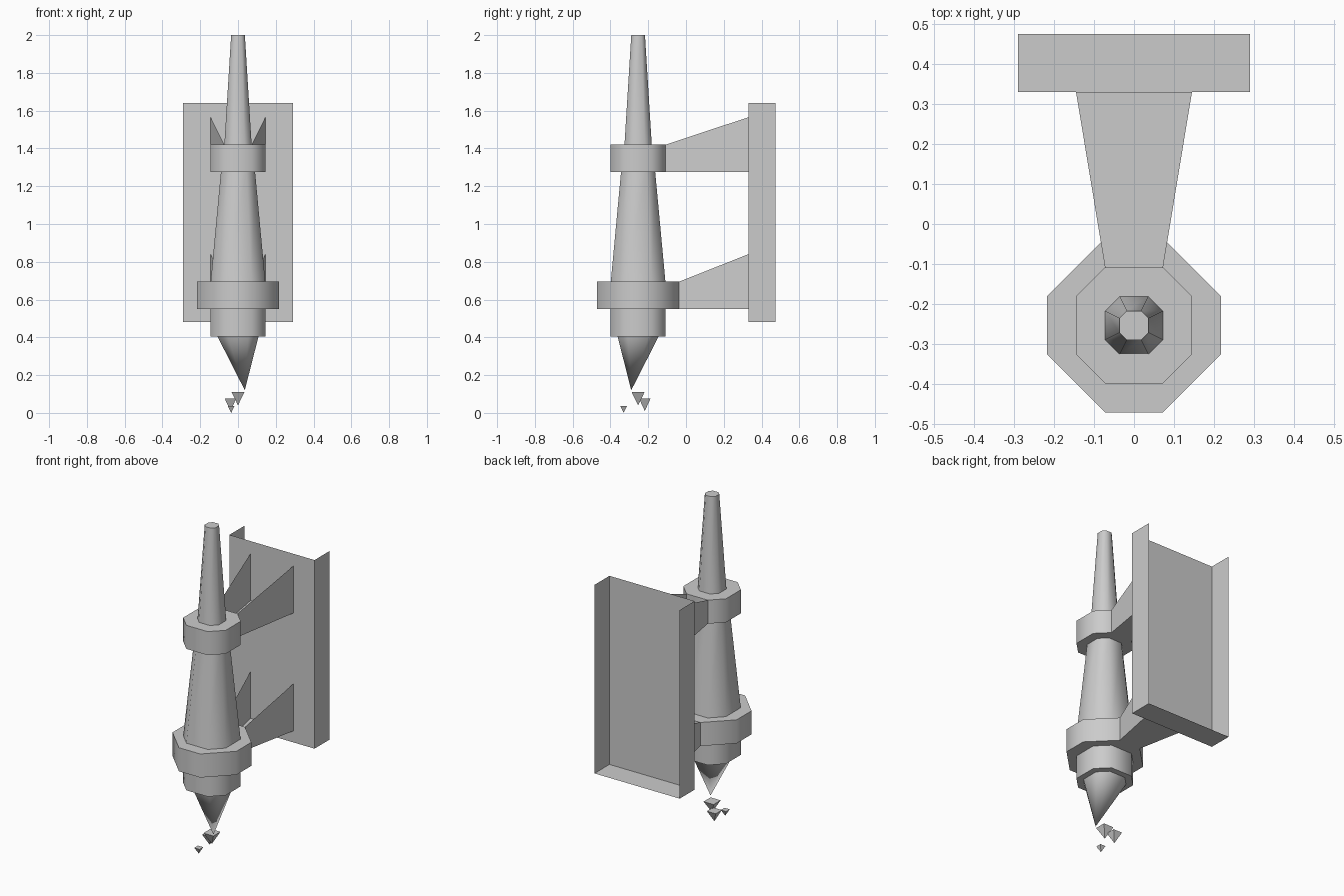
import bpy, math

if "Cube" in bpy.data.objects:
    bpy.data.objects.remove(bpy.data.objects["Cube"])

U = 0.0725          # base module of the design
CY = -0.2535        # y of the torch axis


def make(name, verts, faces, smooth=True):
    me = bpy.data.meshes.new(name)
    me.from_pydata(verts, [], faces)
    me.update()
    ob = bpy.data.objects.new(name, me)
    bpy.context.collection.objects.link(ob)
    bpy.ops.object.select_all(action='DESELECT')
    ob.select_set(True)
    bpy.context.view_layer.objects.active = ob
    bpy.ops.object.mode_set(mode='EDIT')
    bpy.ops.mesh.select_all(action='SELECT')
    if smooth:
        bpy.ops.mesh.normals_make_consistent(inside=False)
    bpy.ops.object.mode_set(mode='OBJECT')
    bpy.ops.object.shade_smooth_by_angle(angle=math.radians(50))
    return ob


def octagon(half, flat, z, cx=0.0, cy=CY):
    pts = [(flat, -half), (half, -flat), (half, flat), (flat, half),
           (-flat, half), (-half, flat), (-half, -flat), (-flat, -half)]
    return [(cx + x, cy + y, z) for x, y in pts]


def prism(name, bottom, top):
    """Closed loft between two octagons, each (half width, half flat, z)."""
    v = octagon(*bottom) + octagon(*top)
    f = [(i, (i + 1) % 8, (i + 1) % 8 + 8, i + 8) for i in range(8)]
    f += [tuple(range(7, -1, -1)), tuple(range(8, 16))]
    return make(name, v, f)


def spike(name, ring, tip):
    """Downward point below a ring of vertices."""
    n = len(ring)
    f = [(i, n, (i + 1) % n) for i in range(n)] + [tuple(range(n))]
    return make(name, ring + [tip], f)


# torch shaft: lower and upper tapers, collars and end block
prism("lower_shaft", (2 * U, U, 0.69), (0.09, 0.045, 1.28))
prism("upper_shaft", (U, U / 2, 1.415), (U / 2, U / 4, 2.0))
prism("upper_collar", (2 * U, U, 1.275), (2 * U, U, 1.42))
prism("lower_collar", (3 * U, U, 0.55), (3 * U, U, 0.695))
prism("end_block", (2 * U, U, 0.405), (2 * U, U, 0.555))

# crooked point under the torch
spike("bottom_point", octagon(1.5 * U, U * 0.75, 0.405), (0.036, -0.29, 0.12))

# falling drops: x, y, top z, bottom z, half size
for i, (x, y, zt, zb, h) in enumerate([(0.0, -0.2535, 0.11, 0.04, 0.034),
                                       (-0.04, -0.218, 0.075, 0.01, 0.03),
                                       (-0.036, -0.33, 0.037, 0.0, 0.018)]):
    ring = [(x - h, y - h, zt), (x + h, y - h, zt),
            (x + h, y + h, zt), (x - h, y + h, zt)]
    spike(f"drop_{i + 1}", ring, (x, y, zb))


# open-topped brackets: tapered floor with two rising side walls
def bracket(name, y0, z0):
    y1, h, a, b = 0.33, 0.145, U, 2 * U
    v = [(-a, y0, z0 + h), (-a, y0, z0), (a, y0, z0), (a, y0, z0 + h),
         (-b, y1, z0 + 2 * h), (-b, y1, z0), (b, y1, z0), (b, y1, z0 + 2 * h)]
    make(name, v, [(0, 1, 5, 4), (1, 2, 6, 5), (2, 3, 7, 6)], smooth=False)


bracket("upper_bracket", CY + 2 * U, 1.275)
bracket("lower_bracket", CY + 3 * U, 0.55)

# wall plate: front sheet with side and bottom flanges, open at back and top
w, yf, yb, zl, zh = 0.29, 0.33, 0.475, 0.48, 1.64
plate = [(x, y, z) for y in (yf, yb) for x, z in
         ((-w, zl), (w, zl), (w, zh), (-w, zh))]
make("wall_plate", plate, [(0, 1, 2, 3), (1, 5, 6, 2),
                           (4, 0, 3, 7), (4, 5, 1, 0)], smooth=False)
